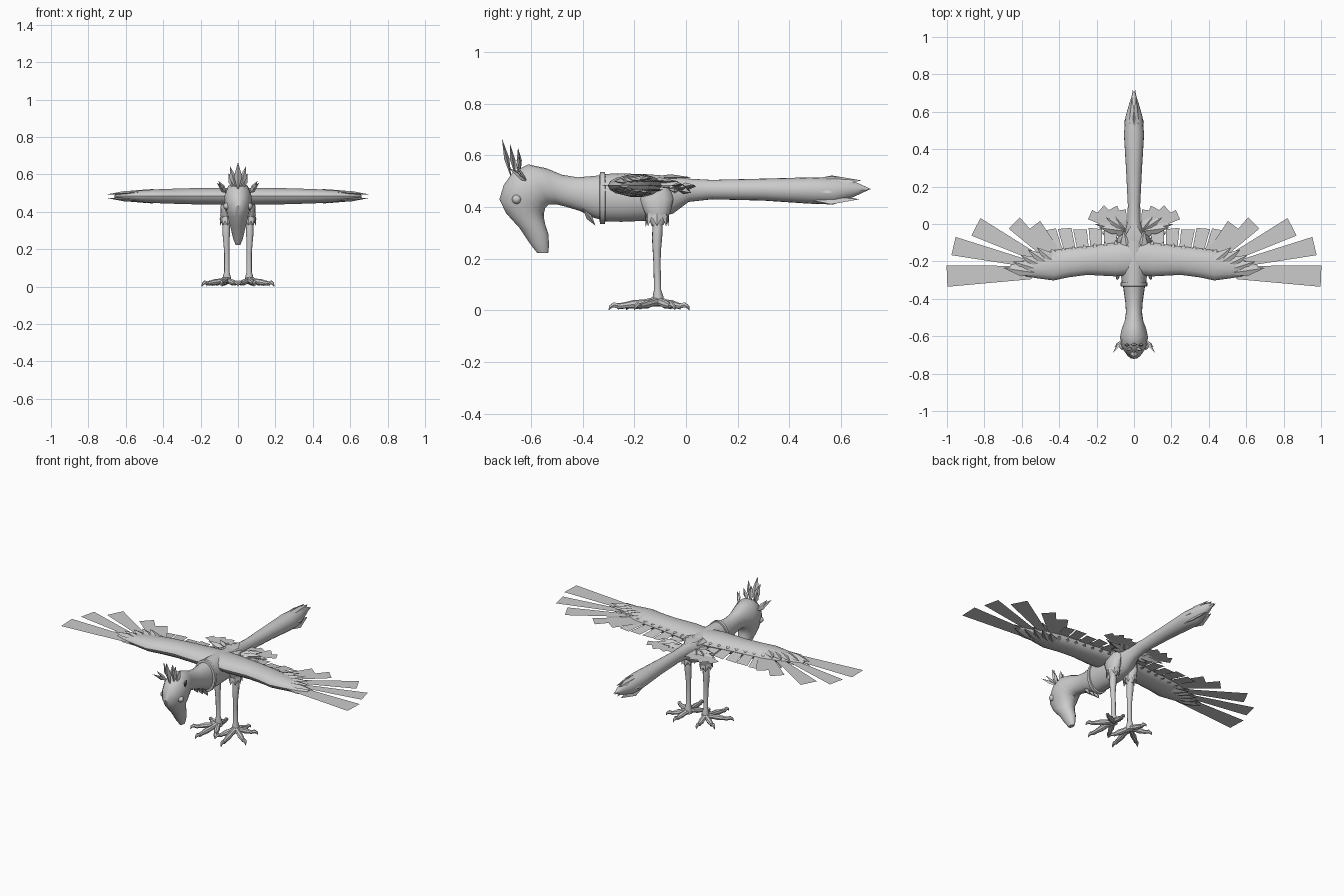
import bpy, bmesh, math
from mathutils import Vector as V

cube = bpy.data.objects.get("Cube")
if cube:
    bpy.data.objects.remove(cube, do_unlink=True)

grey = bpy.data.materials.new("plain grey")
grey.use_nodes = True
grey.diffuse_color = (0.6, 0.6, 0.6, 1)
grey.node_tree.nodes["Principled BSDF"].inputs["Base Color"].default_value = (0.6, 0.6, 0.6, 1)


def finish(name, bm, mirror=False, angle=40):
    bmesh.ops.recalc_face_normals(bm, faces=bm.faces)
    mesh = bpy.data.meshes.new(name)
    bm.to_mesh(mesh)
    bm.free()
    mesh.materials.append(grey)
    for p in mesh.polygons:
        p.use_smooth = True
    mesh.set_sharp_from_angle(angle=math.radians(angle))
    ob = bpy.data.objects.new(name, mesh)
    bpy.context.collection.objects.link(ob)
    if mirror:
        mod = ob.modifiers.new("mirror", 'MIRROR')
        mod.use_mirror_merge = False
    return ob


def loft(bm, sections, n=16):
    """Skin a list of elliptical rings: (centre, half axis, half axis)."""
    rings = []
    for c, u, v in sections:
        angles = [2 * math.pi * i / n for i in range(n)]
        rings.append([bm.verts.new(c + u * math.cos(a) + v * math.sin(a)) for a in angles])
    for a, b in zip(rings, rings[1:]):
        for i in range(n):
            j = (i + 1) % n
            bm.faces.new((a[i], a[j], b[j], b[i]))
    bm.faces.new(rings[0])
    bm.faces.new(rings[-1])


def tube(bm, points, radii, n=8):
    pts = [V(p) for p in points]
    out = []
    for i, (p, r) in enumerate(zip(pts, radii)):
        d = (pts[min(i + 1, len(pts) - 1)] - pts[max(i - 1, 0)]).normalized()
        u = d.orthogonal() if abs(d.z) > 0.9 else d.cross(V((0, 0, 1)))
        u.normalize()
        out.append((p, u * r, d.cross(u) * r))
    loft(bm, out, n)


def leaf(bm, base, tip, width, thick=0.008, up=(0, 0, 1)):
    """Pointed feather with a raised rib on both faces."""
    base, tip, up = V(base), V(tip), V(up)
    side = (tip - base).cross(up).normalized()
    normal = side.cross(tip - base).normalized()
    mid = base.lerp(tip, 0.5)
    b, t = bm.verts.new(base), bm.verts.new(tip)
    l, r = (bm.verts.new(mid + side * s * width / 2) for s in (1, -1))
    for s in (1, -1):
        k = bm.verts.new(mid + normal * s * thick)
        for e in ((b, l), (l, t), (t, r), (r, b)):
            bm.faces.new((*e, k))


def card(bm, base, tip, base_w, tip_w, skew=0.0):
    """Flat square-ended feather."""
    base, tip = V(base), V(tip)
    d = (tip - base).normalized()
    s = d.cross(V((0, 0, 1))).normalized()
    corners = (base - s * base_w / 2, base + s * base_w / 2,
               tip + s * tip_w / 2 + d * skew, tip - s * tip_w / 2 - d * skew)
    bm.faces.new([bm.verts.new(c) for c in corners])


# Tail, body, neck, head and beak: upper y, z, lower y, z, half width
def profile_loft(name, rows):
    bm = bmesh.new()
    secs = []
    for ya, za, yb, zb, w in rows:
        a, b = V((0, ya, za)), V((0, yb, zb))
        secs.append(((a + b) / 2, V((w, 0, 0)), (a - b) / 2))
    loft(bm, secs, 20)
    return finish(name, bm)


profile_loft("body_and_tail", [
    (.71, .472, .71, .468, .003), (.66, .495, .65, .44, .022), (.58, .512, .57, .41, .045),
    (.48, .515, .48, .413, .054), (.3, .51, .3, .425, .043), (.1, .505, .1, .43, .033),
    (.01, .51, .01, .42, .036), (-.06, .52, -.05, .375, .055), (-.15, .527, -.15, .347, .068),
    (-.25, .53, -.25, .343, .07), (-.33, .528, -.33, .345, .066)])
profile_loft("neck_head_and_beak", [
    (-.31, .525, -.31, .345, .062), (-.36, .52, -.36, .36, .055), (-.42, .515, -.41, .385, .047),
    (-.48, .525, -.46, .40, .043), (-.54, .55, -.5, .41, .05), (-.61, .565, -.53, .41, .068),
    (-.67, .535, -.545, .395, .075), (-.705, .485, -.55, .375, .07), (-.722, .43, -.55, .36, .058),
    (-.695, .375, -.545, .335, .05), (-.645, .32, -.532, .295, .038),
    (-.605, .26, -.53, .25, .026), (-.575, .222, -.533, .222, .012)])

# Collar band and chest tuft
bm = bmesh.new()
loft(bm, [(V((0, y, .435)), V((.072 * s, 0, 0)), V((0, 0, .1 * s)))
          for y, s in ((-.312, .92), (-.314, 1), (-.332, 1), (-.334, .92))], 24)
finish("collar_band", bm)
bm = bmesh.new()
for x in (-.03, 0, .03):
    leaf(bm, (x, -.40, .395), (x * 1.2, -.35, .328), .04, .012, (0, 1, 0))
finish("chest_tuft", bm)

# Eyes
bm = bmesh.new()
bmesh.ops.create_uvsphere(bm, u_segments=12, v_segments=8, radius=.018)
bmesh.ops.translate(bm, verts=bm.verts, vec=(.06, -.655, .43))
finish("eye", bm, True)

# Crest and ear tufts
bm = bmesh.new()
leaf(bm, (0, -.675, .51), (0, -.712, .665), .045, .01, (0, 1, 0))
leaf(bm, (0, -.64, .53), (0, -.65, .63), .04, .01, (0, 1, 0))
for s in (-1, 1):
    leaf(bm, (.012 * s, -.66, .52), (.042 * s, -.68, .642), .038, .01, (0, 1, 0))
    leaf(bm, (.025 * s, -.65, .52), (.05 * s, -.645, .605), .03, .01, (0, 1, 0))
finish("crest", bm)
bm = bmesh.new()
for y, z, x in ((-.69, .555, .113), (-.66, .565, .105), (-.665, .53, .1)):
    leaf(bm, (.06, -.615, .5), (x, y, z), .025, .006, (0, 1, 0))
finish("ear_tuft", bm, True)

# Wing arm: x, front y, back y, half thickness
bm = bmesh.new()
loft(bm, [(V((x, (f + b) / 2, .483)), V((0, (b - f) / 2, 0)), V((0, 0, h)))
          for x, f, b, h in ((0, -.27, -.09, .044), (.1, -.28, -.1, .046), (.25, -.272, -.12, .044),
                             (.35, -.285, -.13, .041), (.43, -.302, -.14, .038),
                             (.52, -.29, -.165, .032), (.6, -.275, -.2, .02), (.66, -.255, -.22, .006))], 14)
finish("wing_arm", bm, True)

# Wing flight feathers
bm = bmesh.new()
for base, tip, bw, tw, skew in (
        ((.55, -.26), (1.0, -.278), .07, .115, 0), ((.55, -.215), (.965, -.118), .035, .1, 0),
        ((.52, -.18), (.845, -.015), .04, .105, 0), ((.47, -.16), (.64, .005), .045, .085, 0),
        ((.42, -.15), (.53, -.005), .05, .07, 0)):
    card(bm, (*base, .483), (*tip, .485), bw, tw, skew)
for i in range(5):
    x = .13 + .07 * i
    card(bm, (x, -.15, .485), (x + .012 * i - .005, -.03 + .006 * (i % 2), .468 + .004 * (i % 2)), .06, .072, .006)
finish("wing_flight_feathers", bm, True)

# Wing covert feathers, above and below
bm = bmesh.new()
for s in (1, -1):
    for i in range(8):
        x = .09 + .052 * i
        leaf(bm, (x - .012, -.23, .483 + s * .03), (x + .01 + .005 * i, -.085 - .008 * i, .483 + s * .015),
             .07, .012)
    for i, (x, y) in enumerate(((.52, -.125), (.57, -.135), (.61, -.165), (.65, -.2), (.7, -.235))):
        leaf(bm, (.4 + .025 * i, -.225 - .01 * i, .483 + s * .024), (x, y, .483 + s * (.03 - .005 * i)),
             .06, .012)
finish("wing_covert_feathers", bm, True)

# Feather fans at the root of the tail
bm = bmesh.new()
for tip, w in (((.235, .05), .055), ((.18, .078), .06), ((.115, .085), .055), ((.065, .075), .045)):
    card(bm, (.05, -.035, .475), (*tip, .475), .03, w)
for x, y, z in ((.21, .0, .475), (.19, -.02, .49), (.15, .035, .485), (.1, .04, .48), (.2, .02, .455), (.13, -.045, .46)):
    leaf(bm, (.035, -.04, .475), (x, y, z), .05, .015)
finish("tail_root_fan", bm, True)

# Overlapping feathers on the back and the tail tip
bm = bmesh.new()
leaf(bm, (0, -.14, .515), (0, .02, .515), .09, .012)
for s in (1, -1):
    leaf(bm, (.03 * s, -.17, .505), (.055 * s, -.03, .5), .06, .012)
finish("back_feathers", bm)
bm = bmesh.new()
for x, z, end in ((.02, .503, .68), (.03, .43, .67), (.042, .475, .64), (.012, .47, .72)):
    leaf(bm, (x, .45, .465 + (z - .465) * .9), (x * .5, end, z), .06, .012, (.7, 0, .7))
finish("tail_tip_feathers", bm, True)

# Thighs and feather cuffs
bm = bmesh.new()
loft(bm, [(V((x, y, z)), V((rx, 0, 0)), V((0, ry, 0)))
          for x, y, z, rx, ry in ((.045, -.12, .48, .03, .06), (.058, -.115, .43, .036, .066),
                                  (.063, -.11, .38, .032, .05), (.063, -.11, .33, .018, .022))], 12)
for i in range(7):
    a = 2 * math.pi * i / 7
    dx, dy = math.cos(a), math.sin(a)
    leaf(bm, (.063 + .022 * dx, -.112 + .036 * dy, .40), (.063 + .032 * dx, -.112 + .045 * dy, .325),
         .04, .008, (dx, dy, 0))
finish("thigh", bm, True)

# Shanks
bm = bmesh.new()
tube(bm, [(.063, -.11, .35), (.063, -.11, .32), (.063, -.112, .28), (.062, -.113, .23), (.06, -.112, .18),
          (.06, -.11, .08), (.06, -.108, .05), (.06, -.108, .02)],
     [.017, .02, .02, .016, .014, .014, .022, .022], 10)
finish("shank", bm, True)

# Toes and claws
bm = bmesh.new()
heel = V((.06, -.108, .035))
for x, y in ((.165, -.18), (.085, -.265), (.015, -.2), (.075, -.02), (.14, -.06)):
    d = V((x, y, .016)) - heel
    flat = V((d.x, d.y, 0)).normalized()
    tip = heel + d
    tube(bm, [heel, heel + d * .35, heel + d * .6, heel + d * .85, tip], [.02, .014, .017, .012, .012])
    tube(bm, [tip - flat * .005, tip + flat * .014 + V((0, 0, .006)), tip + flat * .028 - V((0, 0, .002)),
              tip + flat * .034 - V((0, 0, .015))], [.01, .011, .007, .001], 6)
finish("foot", bm, True)
